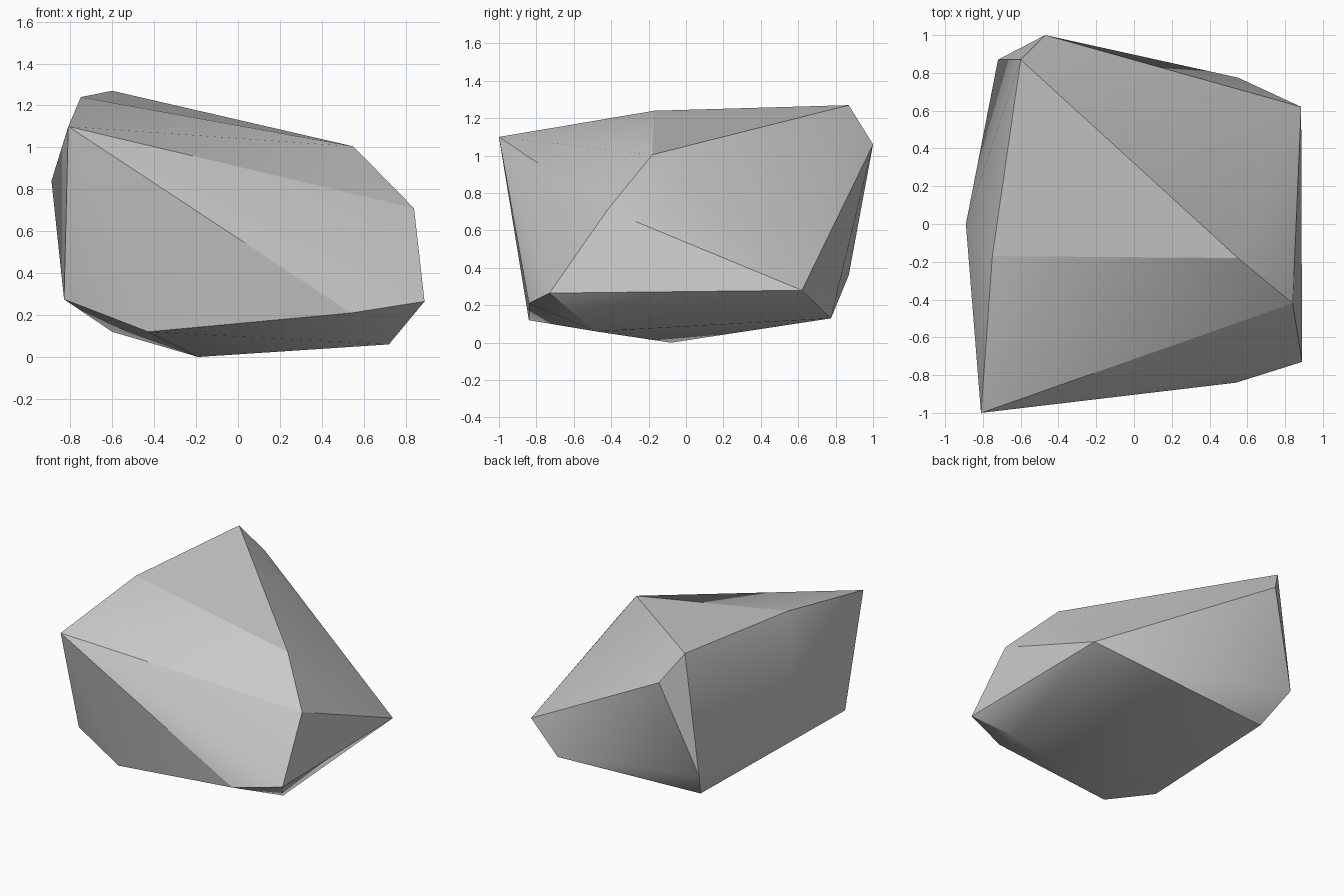
import bpy
import bmesh
import math

cube = bpy.data.objects.get("Cube")
if cube:
    bpy.data.objects.remove(cube, do_unlink=True)

# Stone colour
stone = bpy.data.materials.new("stone_grey")
stone.use_nodes = True
grey = (0.6, 0.6, 0.6, 1.0)
stone.diffuse_color = grey
bsdf = stone.node_tree.nodes["Principled BSDF"]
bsdf.inputs["Base Color"].default_value = grey
bsdf.inputs["Roughness"].default_value = 0.9

# Corners of the boulder, by place
corners = {
    "front_peak": (-0.81, -1.0, 1.10),
    "top_ridge": (-0.75, -0.17, 1.24),
    "summit": (-0.60, 0.87, 1.27),
    "top_left": (0.55, -0.18, 1.005),
    "left_shoulder": (0.84, -0.42, 0.71),
    "left_front": (0.89, -0.73, 0.265),
    "left_back": (0.885, 0.62, 0.28),
    "back_peak": (-0.47, 1.0, 1.06),
    "front_foot_left": (0.54, -0.84, 0.21),
    "base_left": (0.72, -0.48, 0.06),
    "base": (-0.19, -0.08, 0.0),
    "front_foot": (-0.43, -0.84, 0.12),
    "back_foot_left": (0.55, 0.775, 0.13),
    "right_front": (-0.83, -0.75, 0.275),
    "right_bulge": (-0.89, 0.0, 0.84),
    "right_back": (-0.72, 0.87, 0.36),
    "back_foot_right": (-0.60, 0.68, 0.12),
}

# Boulder: a hull stretched over the corners
bm = bmesh.new()
verts = {name: bm.verts.new(co) for name, co in corners.items()}
bmesh.ops.convex_hull(bm, input=list(bm.verts))
bmesh.ops.recalc_face_normals(bm, faces=bm.faces)
bm.verts.index_update()

# Soft creases that still break the shading
creases = [
    ("top_ridge", "top_left"),
    ("front_peak", "left_shoulder"),
    ("front_peak", "front_foot_left"),
    ("left_shoulder", "left_back"),
]
crease_keys = {frozenset(verts[n].index for n in pair if verts[n].is_valid)
               for pair in creases}

mesh = bpy.data.meshes.new("boulder")
bm.to_mesh(mesh)
bm.free()
mesh.materials.append(stone)
boulder = bpy.data.objects.new("boulder", mesh)
bpy.context.collection.objects.link(boulder)

bpy.ops.object.select_all(action="DESELECT")
boulder.select_set(True)
bpy.context.view_layer.objects.active = boulder
bpy.ops.object.shade_smooth_by_angle(angle=math.radians(30))
for edge in mesh.edges:
    if frozenset(edge.vertices) in crease_keys:
        edge.use_edge_sharp = True
